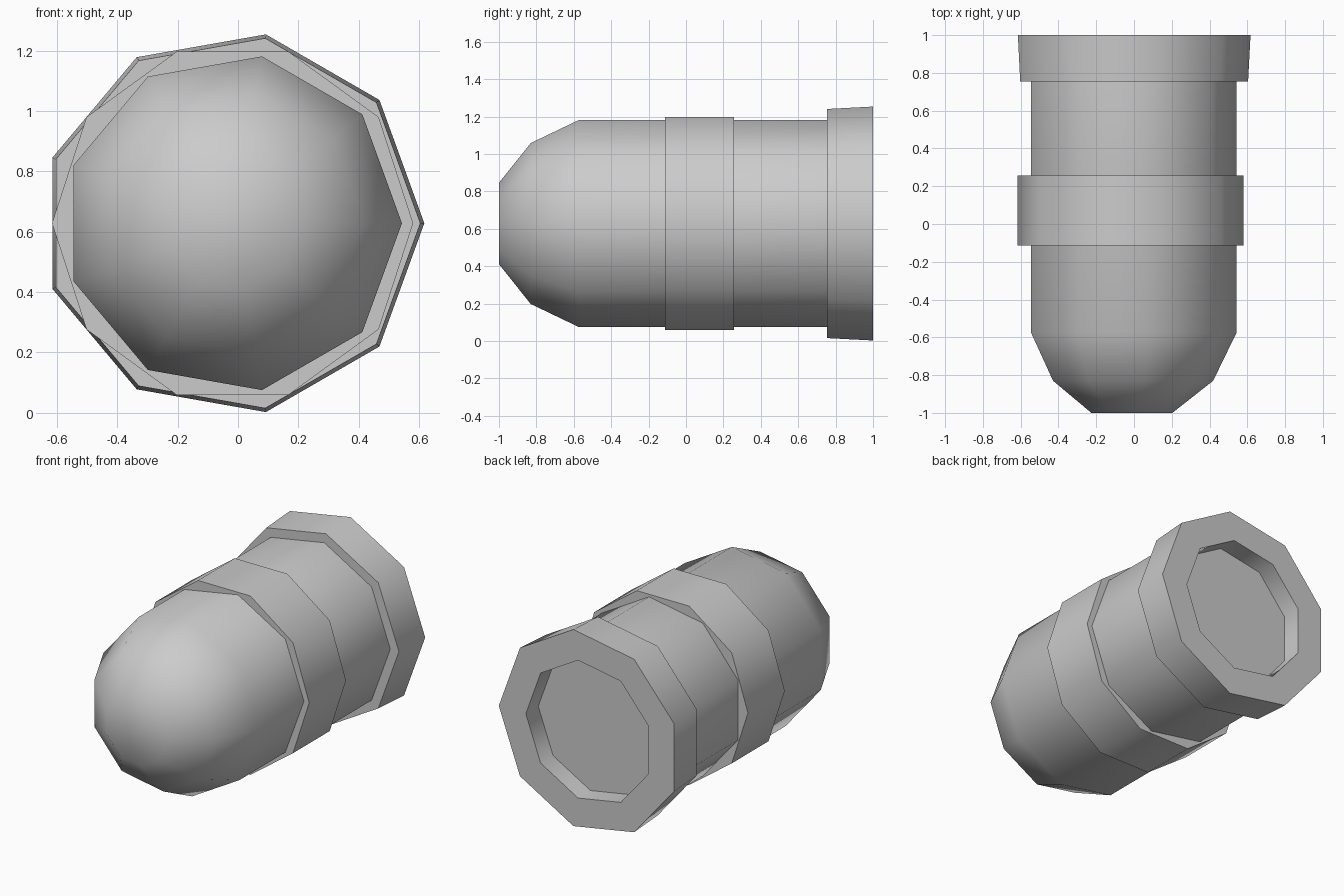
import bpy, bmesh
from math import cos, sin, tau, radians

if "Cube" in bpy.data.objects:
    bpy.data.objects.remove(bpy.data.objects["Cube"])

CX, CZ = -0.018, 0.628   # axis of the capsule


def lathe(name, profile, sides, start=0.0, caps=True, closed=False):
    """Loft (y, radius) rings of a regular polygon along the y axis."""
    bm = bmesh.new()
    rings = []
    for y, r in profile:
        rings.append([bm.verts.new((CX + r * cos(start + tau * i / sides), y,
                                    CZ + r * sin(start + tau * i / sides)))
                      for i in range(sides)])
    pairs = list(zip(rings, rings[1:]))
    if closed:
        pairs.append((rings[-1], rings[0]))
    for a, b in pairs:
        for i in range(sides):
            j = (i + 1) % sides
            bm.faces.new((a[i], a[j], b[j], b[i]))
    if caps and not closed:
        bm.faces.new(rings[0])
        bm.faces.new(rings[-1])
    bmesh.ops.recalc_face_normals(bm, faces=bm.faces)
    mesh = bpy.data.meshes.new(name)
    bm.to_mesh(mesh)
    bm.free()
    ob = bpy.data.objects.new(name, mesh)
    bpy.context.collection.objects.link(ob)
    bpy.ops.object.select_all(action='DESELECT')
    ob.select_set(True)
    bpy.context.view_layer.objects.active = ob
    bpy.ops.object.shade_smooth_by_angle(angle=radians(45))
    return ob


# Nine-sided body with rounded nose
lathe("body", [(-1.0, 0.221), (-0.83, 0.437), (-0.575, 0.561), (0.80, 0.561)], 9)

# Ten-sided middle band
lathe("middle_band", [(-0.113, 0.598), (0.257, 0.598)], 10)

# Flared base rim with a shallow recess in its back face
lathe("base_rim", [(0.755, 0.50), (0.755, 0.622), (1.0, 0.635), (1.0, 0.445),
                   (0.875, 0.445)], 9, caps=False)
lathe("base_floor", [(0.78, 0.445), (0.875, 0.445)], 9)
